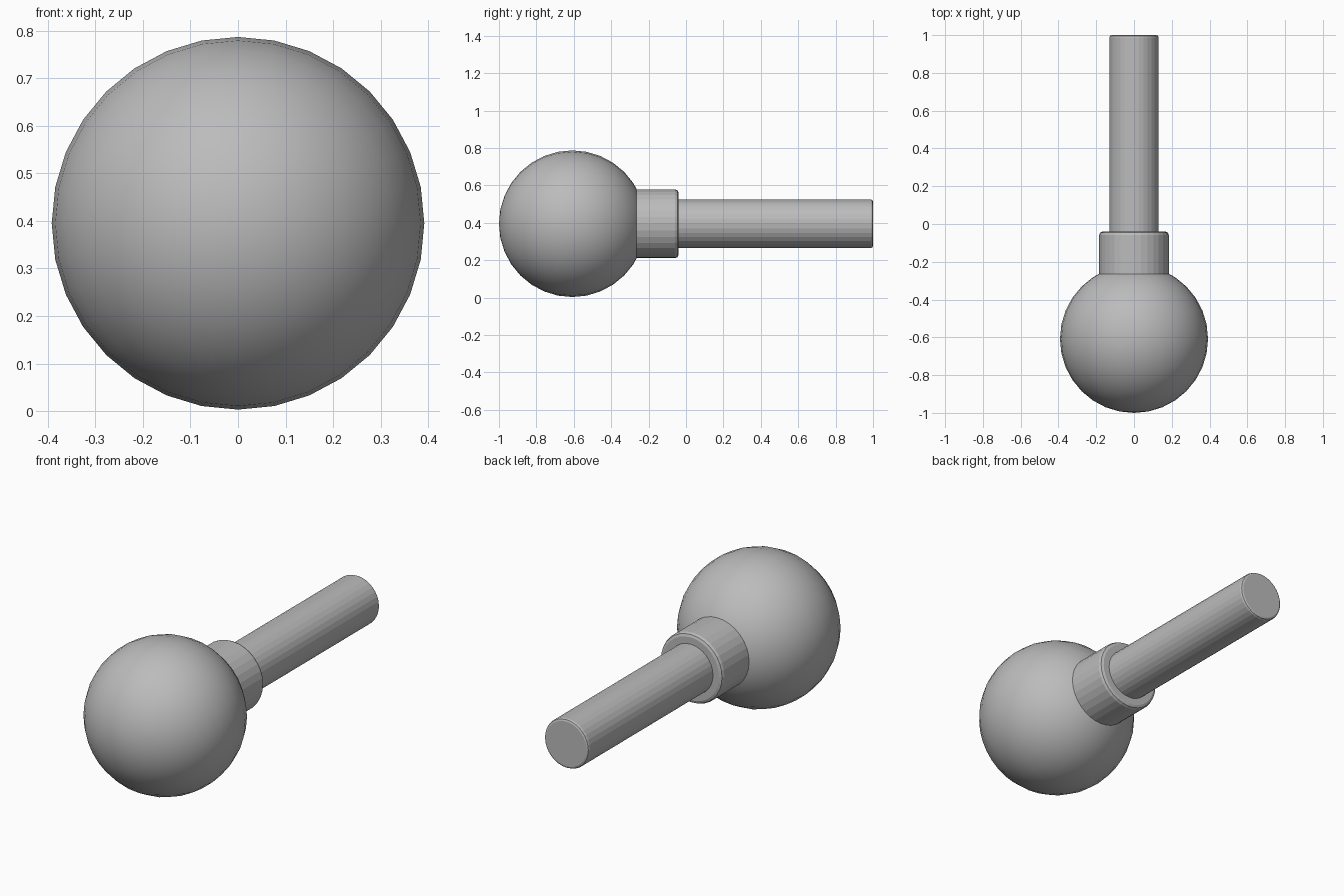
import bpy, math

if "Cube" in bpy.data.objects:
    bpy.data.objects.remove(bpy.data.objects["Cube"])

ZC = 0.395          # height of the shared axis
grey = bpy.data.materials.new("plain grey")
grey.diffuse_color = (0.5, 0.5, 0.5, 1)
grey.use_nodes = True
grey.node_tree.nodes["Principled BSDF"].inputs["Base Color"].default_value = grey.diffuse_color


def lathe(name, profile, segs=32):
    """Revolve (radius, y) points around the y axis; zero radius makes a pole."""
    verts, rings, faces = [], [], []
    for r, y in profile:
        n = 1 if r == 0 else segs
        rings.append([len(verts) + i for i in range(n)])
        for i in range(n):
            a = 2 * math.pi * i / segs
            verts.append((r * math.sin(a), y, ZC + r * math.cos(a)))
    for a, b in zip(rings, rings[1:]):
        for i in range(segs):
            j = (i + 1) % segs
            if len(a) == 1:
                faces.append((a[0], b[j], b[i]))
            elif len(b) == 1:
                faces.append((a[i], a[j], b[0]))
            else:
                faces.append((a[i], a[j], b[j], b[i]))
    if len(rings[0]) > 1:
        faces.append(tuple(reversed(rings[0])))
    if len(rings[-1]) > 1:
        faces.append(tuple(rings[-1]))
    mesh = bpy.data.meshes.new(name)
    mesh.from_pydata(verts, [], faces)
    mesh.materials.append(grey)
    obj = bpy.data.objects.new(name, mesh)
    bpy.context.collection.objects.link(obj)
    return obj


def rounded_rod(name, radius, y0, y1, b):
    """Cylinder whose back rim is rounded in two steps."""
    rim = [(radius - b + b * math.cos(t), y1 - b + b * math.sin(t))
           for t in (0, math.pi / 4, math.pi / 2)]
    return lathe(name, [(radius, y0)] + rim)


# Ball with its poles on the y axis
R = 0.392
ball = lathe("ball", [(0 if k in (0, 16) else R * math.sin(math.pi * k / 16),
                       -0.608 - R * math.cos(math.pi * k / 16)) for k in range(17)])
ball.data.shade_smooth()

# Collar sunk into the ball, shaft sunk into the collar
rounded_rod("collar", 0.184, -0.40, -0.04, 0.018)
rounded_rod("shaft", 0.13, -0.20, 1.0, 0.012)
